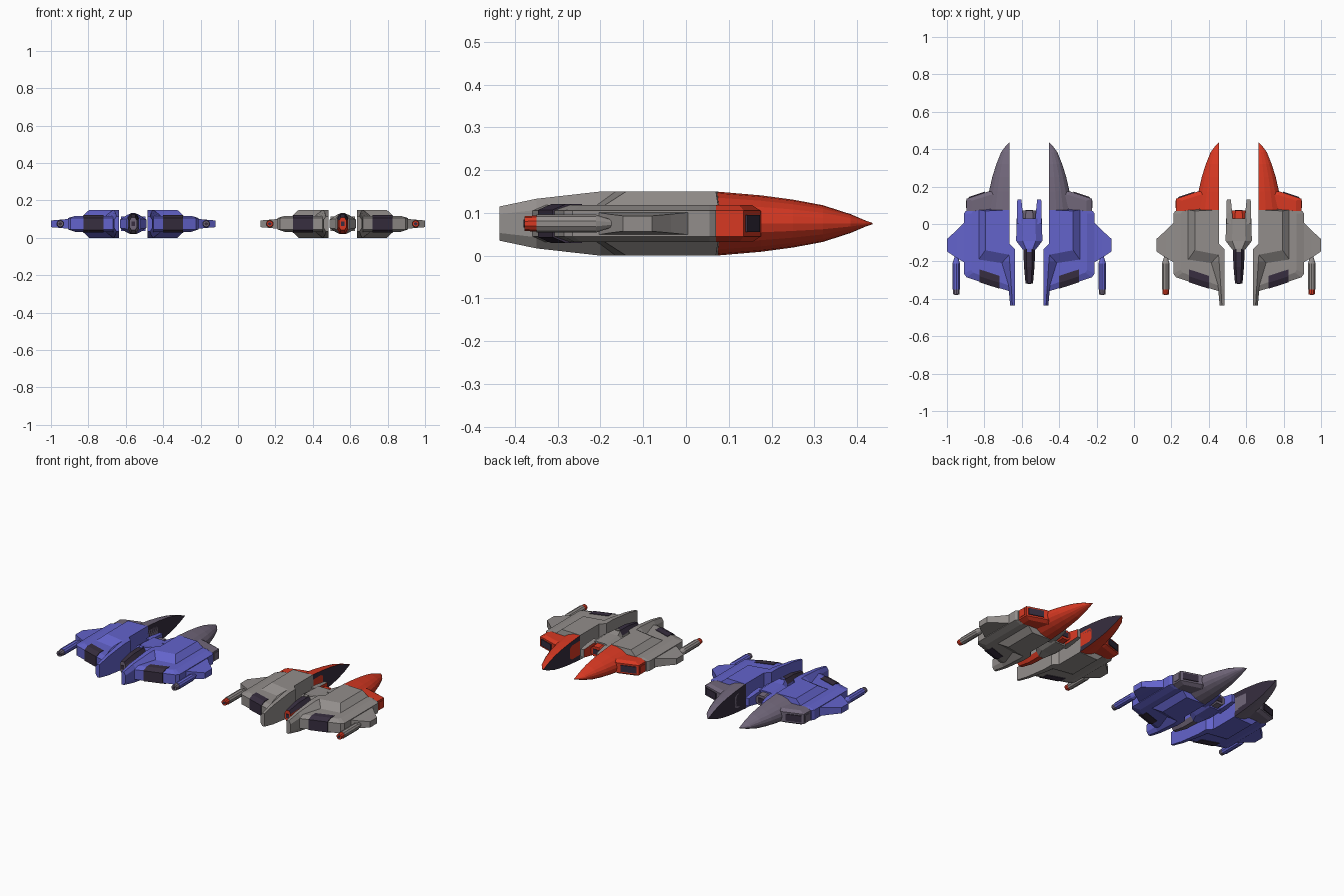
import bpy, bmesh, math

if "Cube" in bpy.data.objects:
    bpy.data.objects.remove(bpy.data.objects["Cube"])

ZC = 0.075  # every ship is symmetric about this height


def material(name, rgb):
    m = bpy.data.materials.new(name)
    m.diffuse_color = (*rgb, 1)
    m.use_nodes = True
    m.node_tree.nodes["Principled BSDF"].inputs["Base Color"].default_value = m.diffuse_color
    return m


BLUE = material("blue paint", (0.125, 0.125, 0.60))
GREY = material("warm grey", (0.29, 0.27, 0.26))
RED = material("red paint", (0.68, 0.04, 0.016))
DARK = material("dark panel", (0.038, 0.027, 0.05))
PURPLE = material("purple grey", (0.165, 0.135, 0.195))


def loft(name, rings, mats, cx, rule=None, mirror=True):
    """Skin a list of equal-length rings, cap the ends, mirror across the ship."""
    bm = bmesh.new()
    vs = [[bm.verts.new(p) for p in r] for r in rings]
    n = len(rings[0])
    for a, b in zip(vs, vs[1:]):
        for i in range(n):
            j = (i + 1) % n
            bm.faces.new((a[i], a[j], b[j], b[i]))
    bm.faces.new(vs[0])
    bm.faces.new(vs[-1])
    bmesh.ops.recalc_face_normals(bm, faces=bm.faces)
    if rule:
        for f in bm.faces:
            f.material_index = rule(f.normal, f.calc_center_median())
    me = bpy.data.meshes.new(name)
    bm.to_mesh(me)
    bm.free()
    for m in mats:
        me.materials.append(m)
    ob = bpy.data.objects.new(name, me)
    ob.location.x = cx
    bpy.context.collection.objects.link(ob)
    if mirror:
        ob.modifiers.new("mirror", 'MIRROR')
    return ob


def stack(layers):
    """Outlines at half heights, doubled above and below the centre plane."""
    return ([[(x, y, ZC - h) for x, y in o] for o, h in layers[::-1]] +
            [[(x, y, ZC + h) for x, y in o] for o, h in layers])


def octo(y, w, h, c=0.5):
    """Chamfered rectangle across the ship axis."""
    return [(x * w, y, ZC + z * h) for x, z in
            ((1, -c), (1, c), (c, 1), (-c, 1), (-1, c), (-1, -c), (-c, -1), (c, -1))]


def box(x0, x1, y0, y1, h):
    return stack([([(x0, y0), (x1, y0), (x1, y1), (x0, y1)], h)])


def tube(x, stations, n=10):
    return [[(x + r * math.cos(2 * math.pi * (i + .5) / n), y,
              ZC + r * math.sin(2 * math.pi * (i + .5) / n)) for i in range(n)]
            for y, r in stations]


def ship(tag, cx, body, accent):
    def part(name, rings, mats, **k):
        return loft(tag + "_" + name, rings, mats, cx, **k)

    # Main side hull with bevelled rim
    rim = [(.105, .08), (.34, .07), (.35, .055), (.35, -.265), (.335, -.285), (.105, -.36)]
    top = [(.105, .08), (.30, .07), (.31, .055), (.31, -.245), (.30, -.26), (.105, -.33)]
    part("hull", stack([(rim, .03), (top, .043)]), [body])

    # Raised armour block, above and below
    base = [(.105, .08), (.27, .075), (.27, -.19), (.105, -.215)]
    peak = [(.105, .075), (.235, .07), (.235, -.14), (.105, -.165)]
    part("armour", stack([(base, .043), (peak, .075)]), [body])

    # Coloured shoulder at the root of the prong
    rim = [(.105, .08), (.335, .07), (.335, .135), (.215, .175), (.105, .175)]
    top = [(.105, .08), (.305, .07), (.305, .125), (.21, .155), (.105, .155)]
    part("shoulder", stack([(rim, .03), (top, .043)]), [accent])

    # Dark vent on the shoulder's slanted face
    a, b = (.235, .168), (.322, .139)
    part("shoulder_vent", stack([([a, b, (b[0] + .002, b[1] + .005),
                                   (a[0] + .002, a[1] + .005)], .02)]), [DARK])
    part("shoulder_side_vent", box(.333, .338, .085, .125, .02), [accent])

    # Long prong: half-round blade, dark on its flat inner side
    rings = []
    for y, u, h in ((.07, .235, .075), (.175, .215, .066), (.25, .198, .056),
                    (.32, .176, .043), (.385, .15, .022), (.42, .123, .007), (.436, .107, .0015)):
        rings.append([(.105 + (u - .105) * math.cos(t), y, ZC + h * math.sin(t))
                      for t in [math.pi * (i / 10 - .5) for i in range(11)]])
    part("prong", rings, [accent, DARK],
         rule=lambda n, c: 1 if n.x < -.95 and c.x < .11 else 0)

    # Tail plate along the inner wall
    rings = []
    for y, i, m, o, h in ((-.105, .105, .12, .155, .075), (-.135, .075, .11, .155, .075),
                          (-.20, .075, .105, .15, .075), (-.35, .075, .095, .11, .058),
                          (-.436, .075, .09, .102, .04)):
        rings.append([(i, y, ZC - h), (m, y, ZC - h), (o, y, ZC - h * .55),
                      (o, y, ZC + h * .55), (m, y, ZC + h), (i, y, ZC + h)])
    part("tail_plate", rings, [body])

    # Dark port wrapped around the slanted hull edge
    rings = []
    for u in (.16, .265):
        y = -.36 + (u - .105) * .326
        prof = [(y + .065, .046), (y + .028, .046), (y - .004, .032)]
        rings.append([(u, p, ZC + h) for p, h in prof] +
                     [(u, p, ZC - h) for p, h in prof[::-1]])
    part("port", rings, [DARK])

    # Stub wing
    part("stub_wing", [[(u, y0, ZC - h), (u, y1, ZC - h), (u, y1, ZC + h), (u, y0, ZC + h)]
                       for u, y0, y1, h in ((.34, .015, -.21, .027), (.39, -.035, -.18, .022),
                                            (.44, -.08, -.147, .018))], [body])

    # Gun under the wing tip
    part("gun", tube(.39, [(-.165, .006), (-.21, .021), (-.35, .021)]), [body])
    part("gun_tip", tube(.39, [(-.35, .019), (-.378, .017)]), [accent])
    part("gun_bore", tube(.39, [(-.377, .009), (-.380, .009)]), [DARK])

    # Central pod: body, nose with dark canopy, engine and two arms
    part("pod", [octo(.03, .068, .042), octo(-.09, .07, .046), octo(-.135, .036, .054)],
         [body], mirror=False)
    part("nose", [octo(-.135, .032, .055), octo(-.23, .028, .052), octo(-.318, .02, .034)],
         [body, DARK, accent],
         rule=lambda n, c: 2 if n.y < -.8 else (1 if n.z > .35 and c.y < -.14 else
                                                (2 if n.z < -.35 or c.y < -.23 else 0)),
         mirror=False)
    part("nose_lamp", box(-.01, .01, -.322, -.317, .012), [DARK], mirror=False)
    part("canopy_bar", [[(x, y, z) for x, z in ((-.012, z0), (.012, z0), (.012, z0 + .006),
                                               (-.012, z0 + .006))]
                        for y, z0 in ((-.13, .128), (-.15, .127))], [body], mirror=False)
    part("engine", [octo(.03, .04, .034), octo(.072, .036, .03)], [accent], mirror=False)
    part("engine_vent", box(-.02, .02, .071, .075, .015), [DARK], mirror=False)
    part("arm", [[(x, y, ZC + z) for x, z in ((i, -h), (o, -h), (o, h), (i, h))]
                 for y, i, o, h in ((.0, .03, .066, .038), (.06, .035, .066, .034),
                                    (.13, .042, .064, .024))], [accent if accent is RED else body, body],
         rule=lambda n, c: 0 if n.x < -.5 else 1)


ship("left_ship", -.56, BLUE, PURPLE)
ship("right_ship", .56, GREY, RED)
